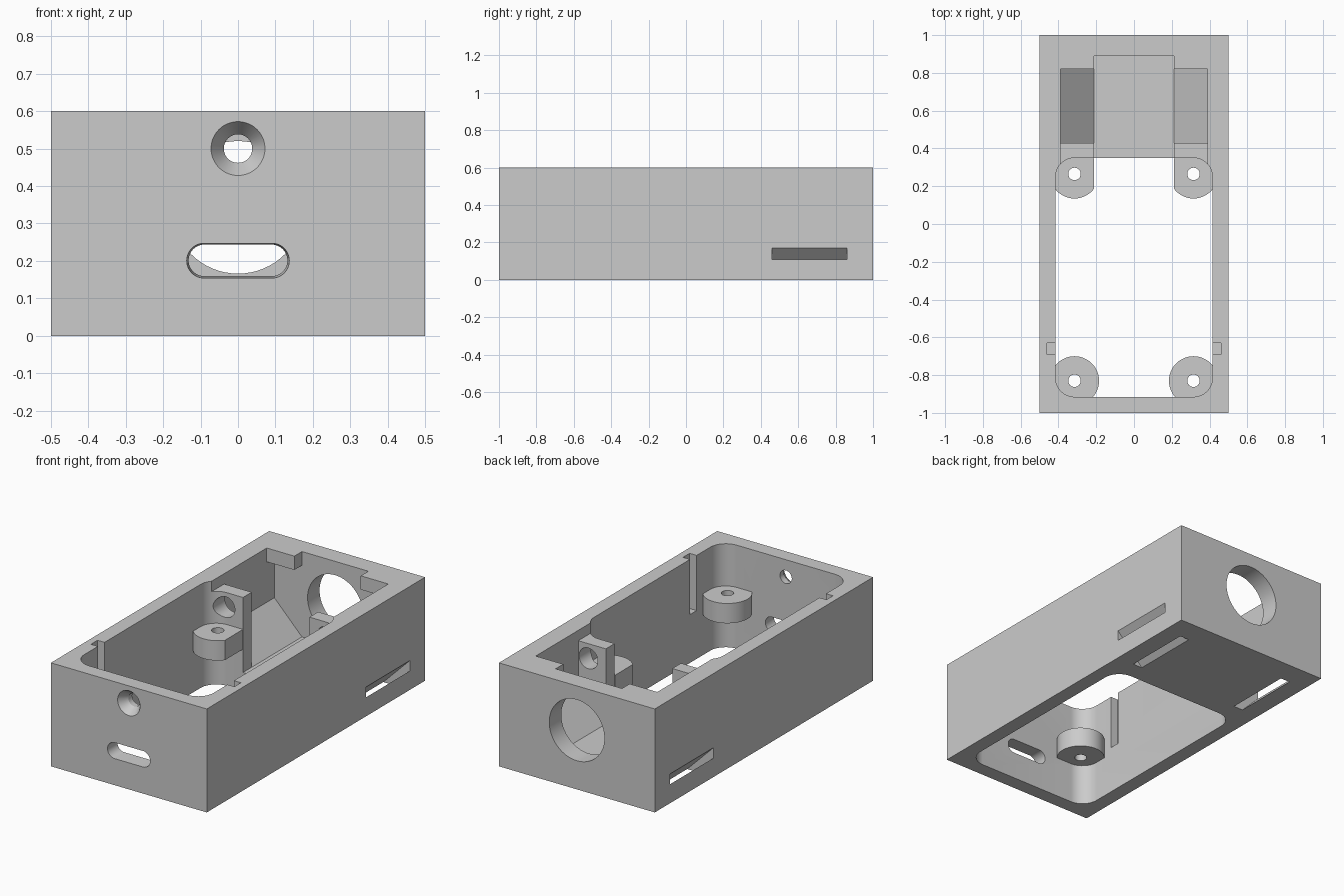
import bpy, bmesh, math
from mathutils import Vector

cube = bpy.data.objects.get("Cube")
if cube:
    bpy.data.objects.remove(cube, do_unlink=True)

grey = bpy.data.materials.new("light_grey")
grey.use_nodes = True
GREY = (0.6, 0.6, 0.6, 1)
grey.diffuse_color = GREY
grey.node_tree.nodes["Principled BSDF"].inputs["Base Color"].default_value = GREY

# Axis maps: profile (u, v) and sweep distance w to world space
AXES = {
    "z": lambda u, v, w: Vector((u, v, w)),
    "y": lambda u, v, w: Vector((u, w, v)),
}


def prism(name, start, axis, lo, hi, end=None):
    """Sweep a closed profile along an axis, optionally lofting to a second profile."""
    bm = bmesh.new()
    put = AXES[axis]
    a = [bm.verts.new(put(u, v, lo)) for u, v in start]
    b = [bm.verts.new(put(u, v, hi)) for u, v in (end or start)]
    bm.faces.new(a)
    bm.faces.new(b)
    for i in range(len(a)):
        j = (i + 1) % len(a)
        bm.faces.new((a[i], a[j], b[j], b[i]))
    bmesh.ops.recalc_face_normals(bm, faces=bm.faces)
    mesh = bpy.data.meshes.new(name)
    bm.to_mesh(mesh)
    bm.free()
    mesh.materials.append(grey)
    obj = bpy.data.objects.new(name, mesh)
    bpy.context.collection.objects.link(obj)
    return obj


def rect(x0, x1, y0, y1):
    return [(x0, y0), (x1, y0), (x1, y1), (x0, y1)]


def circle(cx, cy, r, n=48):
    return [(cx + r * math.cos(math.tau * i / n), cy + r * math.sin(math.tau * i / n))
            for i in range(n)]


def rounded(x0, x1, y0, y1, r, n=12):
    pts = []
    corners = [(x1 - r, y1 - r), (x0 + r, y1 - r), (x0 + r, y0 + r), (x1 - r, y0 + r)]
    for k, (cx, cy) in enumerate(corners):
        for i in range(n + 1):
            t = math.pi / 2 * (k + i / n)
            pts.append((cx + r * math.cos(t), cy + r * math.sin(t)))
    clean = []
    for p in pts:
        if not clean or (Vector(p) - Vector(clean[-1])).length > 1e-4:
            clean.append(p)
    return clean


case = prism("case_body", rect(-0.5, 0.5, -1, 1), "z", 0, 0.6)


def combine(tool, operation="DIFFERENCE"):
    """Apply a boolean to the case and discard the tool."""
    mod = case.modifiers.new("combine", "BOOLEAN")
    mod.operation = operation
    mod.solver = "EXACT"
    mod.object = tool
    graph = bpy.context.evaluated_depsgraph_get()
    result = bpy.data.meshes.new_from_object(case.evaluated_get(graph))
    case.modifiers.clear()
    old = case.data
    case.data = result
    bpy.data.meshes.remove(old)
    bpy.data.objects.remove(tool, do_unlink=True)


# Main board bay, open at top and bottom
combine(prism("board_bay", rounded(-0.415, 0.415, -0.915, 0.35, 0.1), "z", -0.1, 0.7))

# Four screw standoffs in the corners of the bay
STANDOFFS = [(s * 0.315, y) for s in (-1, 1) for y in (0.265, -0.83)]
for x, y in STANDOFFS:
    combine(prism("standoff", circle(x, y, 0.13), "z", 0.24, 0.355), "UNION")
for x, y in STANDOFFS:
    combine(prism("standoff_hole", circle(x, y, 0.033, 24), "z", 0.1, 0.4))

# Rear chamber: central channel, sloped-floor hollow, lid opening, lowered posts
combine(prism("channel", rect(-0.213, 0.213, 0, 0.89), "z", 0.105, 0.7))
hollow = [(-0.213, 0.105), (0.213, 0.105), (0.39, 0.285), (0.39, 0.52),
          (-0.39, 0.52), (-0.39, 0.285)]
combine(prism("sloped_hollow", hollow, "y", 0.43, 0.89))
combine(prism("lid_opening", rect(-0.39, 0.39, 0.43, 0.82), "z", 0.5, 0.7))
combine(prism("post_lowering", rect(-0.39, 0.39, 0.3, 0.45), "z", 0.54, 0.7))

for s in (-1, 1):
    # Round hole through each post
    combine(prism("post_hole", circle(s * 0.325, 0.455, 0.06), "y", 0.2, 0.5))
    # Vertical groove in each side wall
    xs = sorted((s * 0.35, s * 0.46))
    combine(prism("side_groove", rect(xs[0], xs[1], -0.69, -0.63), "z", 0.28, 0.7))
    # Diagonal strap slot from side wall to underside
    strap = [(s * 0.56, 0.17), (s * 0.56, 0.23), (s * 0.23, -0.1), (s * 0.29, -0.1)]
    combine(prism("strap_slot", strap, "y", 0.46, 0.86))

# Round opening in the back wall
combine(prism("rear_opening", circle(0, 0.343, 0.177, 64), "y", 0.8, 1.1))

# Countersunk hole and oblong port in the front wall
combine(prism("front_hole", circle(0, 0.5, 0.038), "y", -1.1, -0.85))
combine(prism("countersink", circle(0, 0.5, 0.0856), "y", -1.02, -0.95,
              circle(0, 0.5, 0.038)))
combine(prism("front_port", rounded(-0.137, 0.137, 0.154, 0.247, 0.0464), "y", -1.001, -0.9,
              rounded(-0.131, 0.131, 0.16, 0.243, 0.0414)))

# Crisp edges with smooth curved walls
bpy.ops.object.select_all(action="DESELECT")
case.select_set(True)
bpy.context.view_layer.objects.active = case
bpy.ops.object.shade_smooth_by_angle(angle=math.radians(25))
